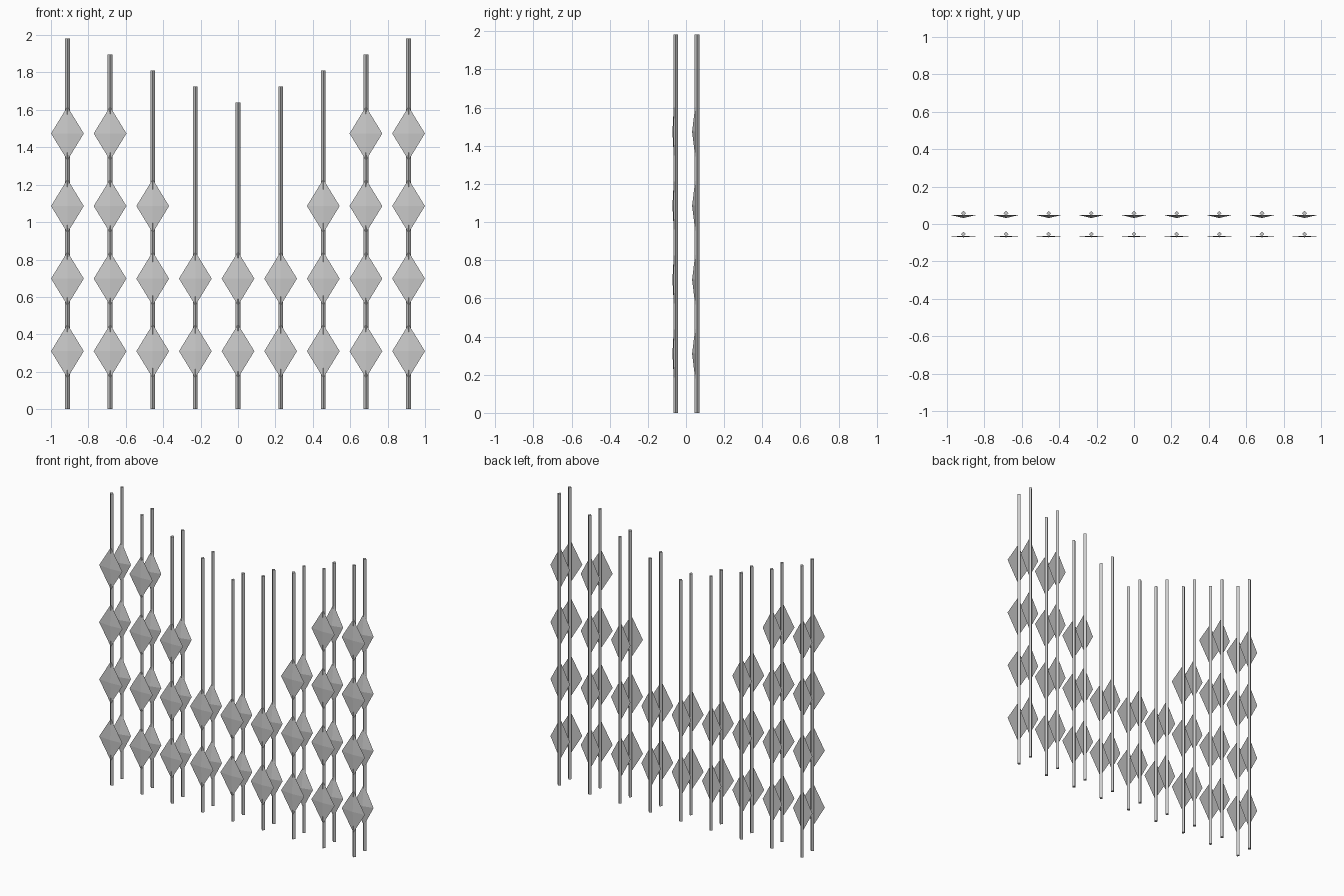
import bpy, bmesh, math

if "Cube" in bpy.data.objects:
    bpy.data.objects.remove(bpy.data.objects["Cube"])

grey = bpy.data.materials.new("light grey")
grey.diffuse_color = (0.6, 0.6, 0.6, 1)
grey.use_nodes = True
grey.node_tree.nodes["Principled BSDF"].inputs["Base Color"].default_value = grey.diffuse_color


def finish(bm, name):
    bmesh.ops.recalc_face_normals(bm, faces=bm.faces[:])
    me = bpy.data.meshes.new(name)
    bm.to_mesh(me)
    bm.free()
    me.materials.append(grey)
    ob = bpy.data.objects.new(name, me)
    bpy.context.collection.objects.link(ob)
    return ob


# four-sided vertical rod with a corner facing the front
def rod(name, x, y, height, r=0.0125):
    bm = bmesh.new()
    base = [bm.verts.new((x + r * math.cos(a), y + r * math.sin(a), 0))
            for a in (i * math.pi / 2 for i in range(4))]
    face = bm.faces.new(base)
    top = bmesh.ops.extrude_face_region(bm, geom=[face])["geom"]
    for v in top:
        if isinstance(v, bmesh.types.BMVert):
            v.co.z = height
    if face.is_valid is False or len(bm.faces) < 6:
        bm.faces.new(base)
    finish(bm, name)


# shallow diamond pyramid pointing to the front
def diamond(name, x, z, y_back, y_tip, w, h):
    bm = bmesh.new()
    rim = [bm.verts.new((x + dx, y_back, z + dz))
           for dx, dz in ((w, 0), (0, h), (-w, 0), (0, -h))]
    tip = bm.verts.new((x, y_tip, z))
    for i in range(4):
        bm.faces.new((rim[i], rim[(i + 1) % 4], tip))
    bm.faces.new(rim)
    finish(bm, name)


# row: name, rod y, diamond rim y, diamond tip y, half width, half height
rows = [("front", -0.054, -0.0635, -0.071, 0.0875, 0.143),
        ("back", 0.0575, 0.049, 0.032, 0.073, 0.14)]
counts = [2, 2, 3, 4, 4]  # diamonds per rod, from the centre outward

for label, y, rim_y, tip_y, w, h in rows:
    for c in range(-4, 5):
        x = c * 0.228
        rod(f"{label}_rod", x, y, 1.64 + 0.0855 * abs(c))
        for k in range(counts[abs(c)]):
            diamond(f"{label}_diamond", x, 0.31 + 0.388 * k, rim_y, tip_y, w, h)
